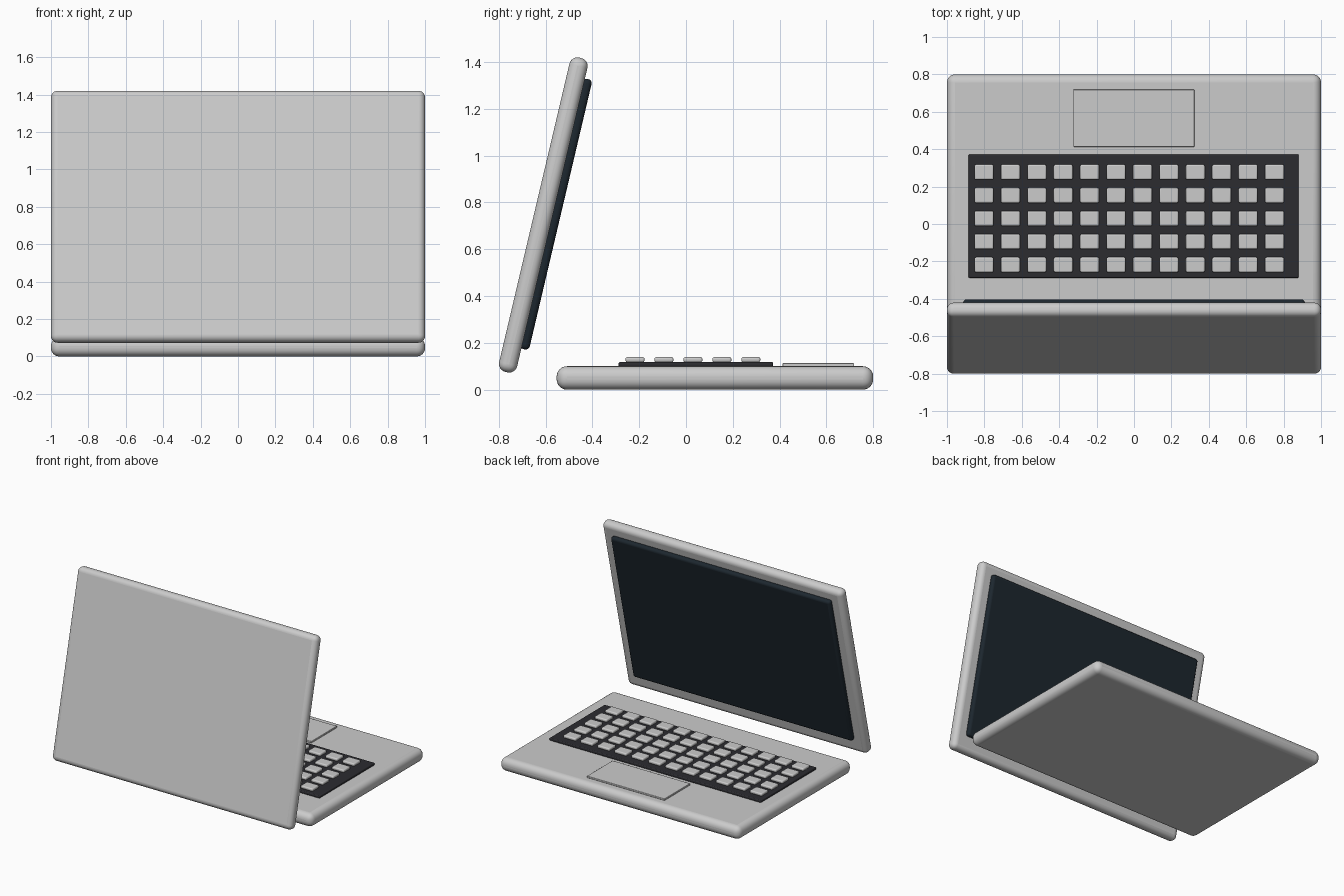
import bpy, math
from mathutils import Matrix, Vector

if "Cube" in bpy.data.objects:
    bpy.data.objects.remove(bpy.data.objects["Cube"])


def material(name, rgb):
    m = bpy.data.materials.new(name)
    m.diffuse_color = (*rgb, 1)
    m.use_nodes = True
    m.node_tree.nodes["Principled BSDF"].inputs["Base Color"].default_value = m.diffuse_color
    return m


def slab(name, size, matrix, bevel, mat=None, segments=5):
    """Box with rounded edges, sized in its own axes and placed by a matrix."""
    bpy.ops.mesh.primitive_cube_add(size=1)
    ob = bpy.context.object
    ob.name = name
    ob.data.transform(Matrix.Diagonal((*size, 1)))
    ob.matrix_world = matrix
    b = ob.modifiers.new("round", 'BEVEL')
    b.width = bevel
    b.segments = segments
    b.limit_method = 'NONE'
    bpy.ops.object.shade_smooth_by_angle(angle=math.radians(35))
    if mat:
        ob.data.materials.append(mat)
    return ob


def at(x, y, z):
    return Matrix.Translation((x, y, z))


screen_mat = material("screen_dark", (0.012, 0.02, 0.028))
panel_mat = material("panel_dark", (0.025, 0.025, 0.03))

# Base body
slab("base", (2, 1.353, 0.1), at(0, 0.1235, 0.05), 0.044, segments=6)

# Keyboard tray and trackpad
slab("keyboard_panel", (1.765, 0.66, 0.02), at(-0.002, 0.042, 0.108), 0.006, panel_mat, 3)
slab("trackpad", (0.647, 0.306, 0.014), at(-0.001, 0.566, 0.106), 0.003, segments=2)

# Keys, 12 columns by 5 rows
for row in range(5):
    for col in range(12):
        slab(f"key_{row}_{col}", (0.102, 0.081, 0.022),
             at(-0.802 + col * 0.1412, -0.218 + row * 0.1238, 0.128), 0.008, segments=3)

# Tilted lid with the screen on its inner face (local y is the inward normal)
lid_frame = at(0, -0.61, 0.7465) @ Matrix.Rotation(math.radians(-13.25), 4, 'X')
slab("lid", (2, 0.079, 1.38), lid_frame, 0.035, segments=6)
slab("screen", (1.828, 0.042, 1.187), lid_frame @ at(0, 0.0515, 0.016), 0.018, screen_mat, 4)
